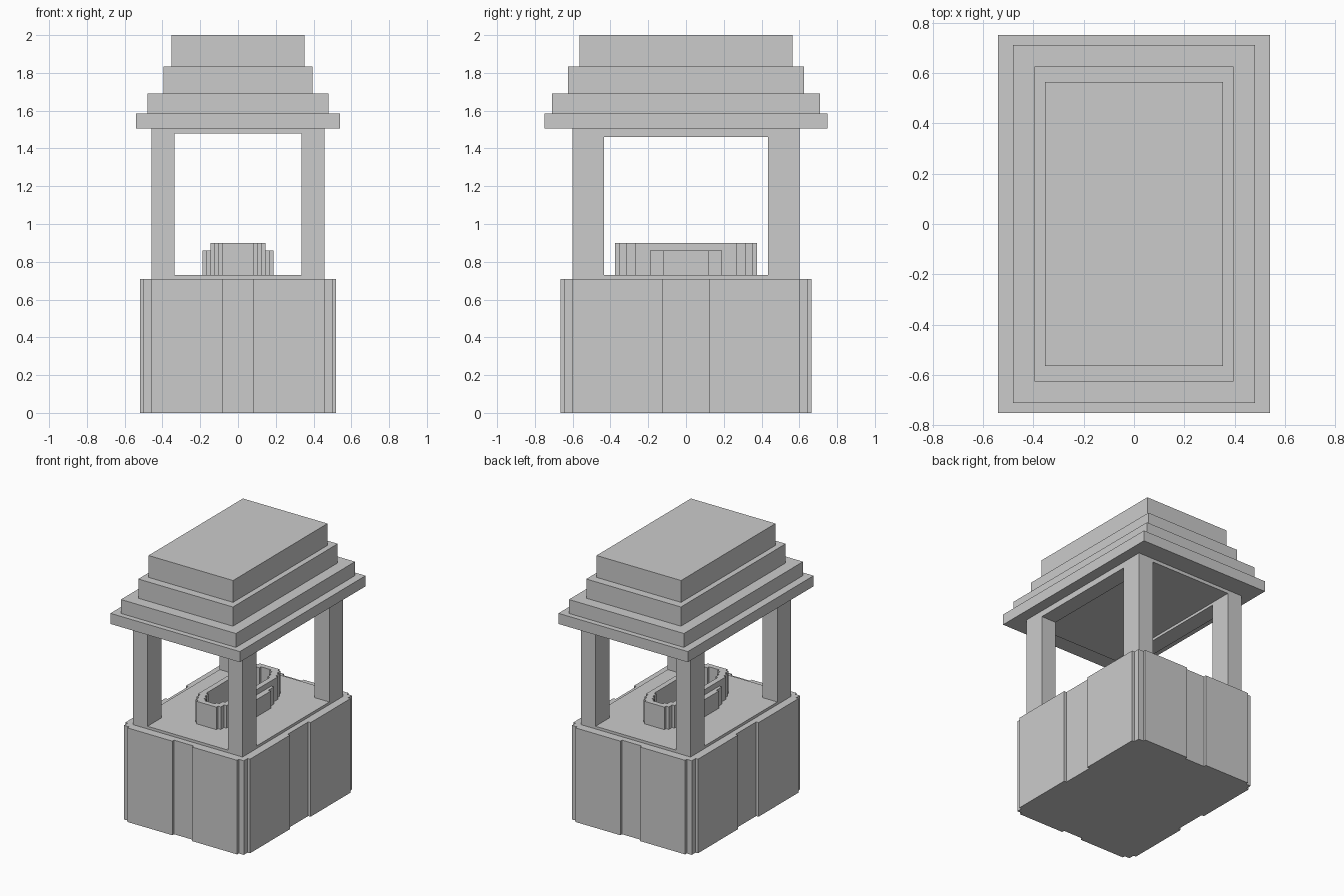
import bpy, bmesh

if "Cube" in bpy.data.objects:
    bpy.data.objects.remove(bpy.data.objects["Cube"])


def finish(name, bm):
    bmesh.ops.recalc_face_normals(bm, faces=bm.faces)
    mesh = bpy.data.meshes.new(name)
    bm.to_mesh(mesh)
    bm.free()
    obj = bpy.data.objects.new(name, mesh)
    bpy.context.collection.objects.link(obj)
    return obj


def prism(name, outline, z0, z1):
    bm = bmesh.new()
    low = [bm.verts.new((x, y, z0)) for x, y in outline]
    high = [bm.verts.new((x, y, z1)) for x, y in outline]
    bm.faces.new(low[::-1])
    bm.faces.new(high)
    n = len(outline)
    for i in range(n):
        j = (i + 1) % n
        bm.faces.new((low[i], low[j], high[j], high[i]))
    return finish(name, bm)


def tube(name, outer, inner, z0, z1):
    bm = bmesh.new()
    # Four matching loops around the wall section, closed onto the first
    loops = [[bm.verts.new((x, y, z)) for x, y in pts]
             for pts, z in ((outer, z0), (outer, z1), (inner, z1), (inner, z0))]
    n = len(outer)
    for k in range(4):
        a, b = loops[k], loops[(k + 1) % 4]
        for i in range(n):
            j = (i + 1) % n
            bm.faces.new((a[i], a[j], b[j], b[i]))
    return finish(name, bm)


def mirrored(quarter):
    """Complete a +x +y quarter outline into a closed plan."""
    right = quarter + [(-x, y) for x, y in reversed(quarter)]
    return right + [(-x, -y) for x, y in right]


def block(name, hx, hy, z0, z1):
    return prism(name, mirrored([(hx, hy)]), z0, z1)


# Base with stepped corners and a shallow recess in the middle of each side
prism("base", mirrored([
    (0.50, 0.123), (0.52, 0.123), (0.52, 0.60), (0.50, 0.60), (0.50, 0.645),
    (0.458, 0.645), (0.458, 0.665), (0.083, 0.665), (0.083, 0.645)]), 0, 0.71)

# Open frame: floor, four posts and lintels, cut both ways from one block
frame = block("post_frame", 0.458, 0.60, 0.71, 1.505)
for hx, hy, top in ((0.335, 1.0, 1.48), (1.0, 0.435, 1.46)):
    cutter = block("opening_cutter", hx, hy, 0.73, top)
    cutter.hide_render = True
    mod = frame.modifiers.new("opening", 'BOOLEAN')
    mod.operation = 'DIFFERENCE'
    mod.solver = 'EXACT'
    mod.object = cutter
    bpy.context.view_layer.objects.active = frame
    bpy.ops.object.modifier_apply(modifier=mod.name)
    bpy.data.objects.remove(cutter)

# Stepped roof
tiers = [(0.54, 0.75, 1.505, 1.585), (0.48, 0.71, 1.585, 1.69),
         (0.395, 0.625, 1.69, 1.835), (0.353, 0.563, 1.835, 2.0)]
for i, tier in enumerate(tiers):
    block(f"roof_tier_{i + 1}", *tier)

# Hollow oblong basin with stair-stepped ends
quarter = [(0.145, 0.27), (0.125, 0.27), (0.125, 0.315), (0.105, 0.315),
           (0.105, 0.355), (0.083, 0.355), (0.083, 0.375)]
wall = 0.04
inner = [(x - wall, y - wall) for x, y in quarter]
tube("basin", mirrored(quarter), mirrored(inner), 0.73, 0.90)

# Lower stepped panels on the long sides of the basin
side = [(0.145, -0.19), (0.167, -0.19), (0.167, -0.123), (0.188, -0.123)]
side += [(x, -y) for x, y in reversed(side)]
for label, s in (("right", 1), ("left", -1)):
    prism(f"basin_panel_{label}", [(s * x, y) for x, y in side], 0.73, 0.86)
